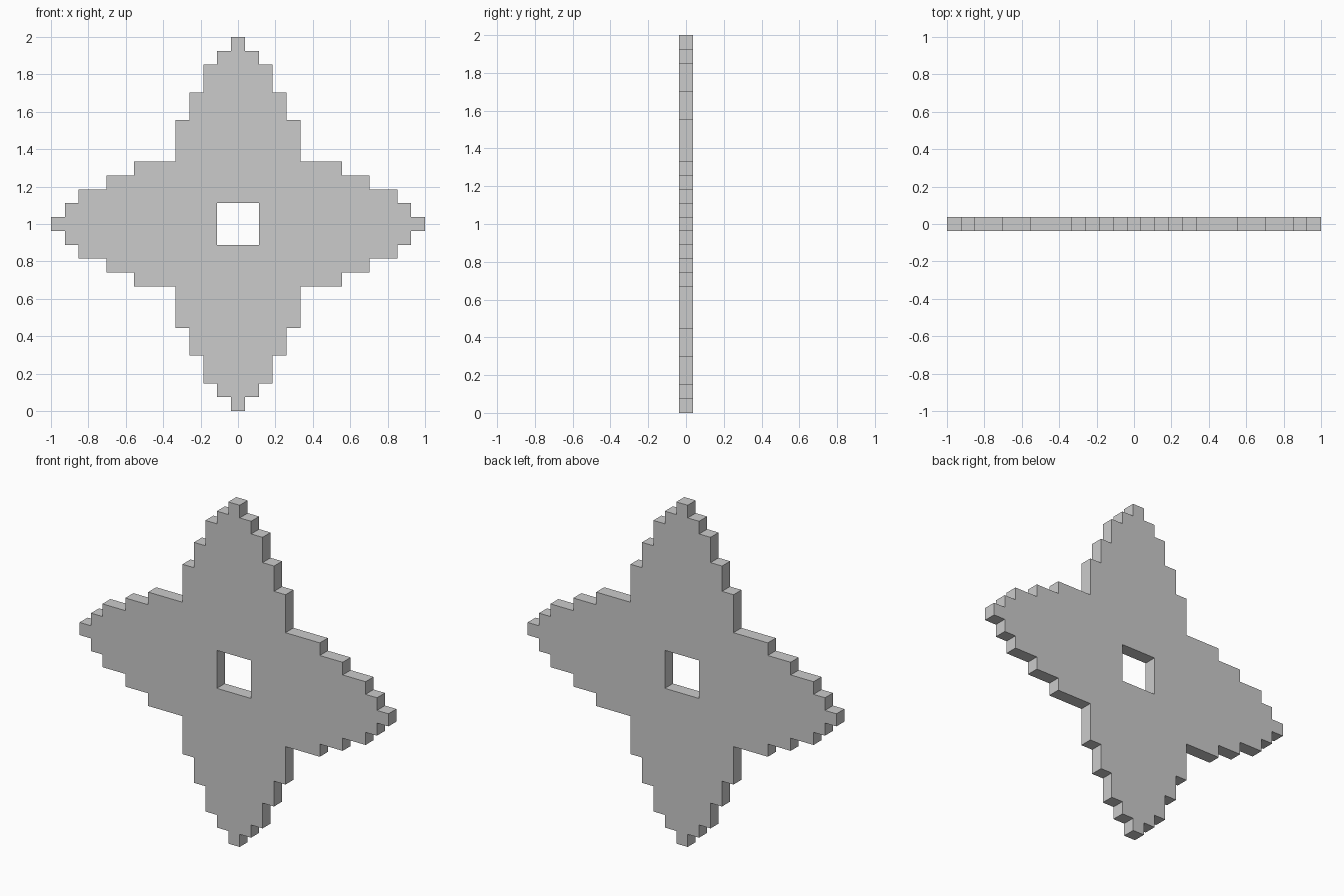
import bpy

if "Cube" in bpy.data.objects:
    bpy.data.objects.remove(bpy.data.objects["Cube"])

U = 2 / 27  # one stair cell

# Outer stair corners of one quadrant, in cells from the centre
arm = [(13.5, 0.5), (12.5, 1.5), (11.5, 2.5), (9.5, 3.5), (7.5, 4.5)]
corners = arm + [(z, x) for x, z in reversed(arm)]

# Quadrant outline: stepped edge outside, square hole corner inside
outline = [(13.5, 0)]
for i, (x, z) in enumerate(corners):
    outline.append((x, z))
    if i + 1 < len(corners):
        outline.append((corners[i + 1][0], z))
outline += [(0, 13.5), (0, 1.5), (1.5, 1.5), (1.5, 0)]

mesh = bpy.data.meshes.new("four_point_star")
mesh.from_pydata([(x * U, 0, z * U) for x, z in outline], [],
                 [list(range(len(outline)))])
star = bpy.data.objects.new("four_point_star", mesh)
star.location.z = 1
bpy.context.collection.objects.link(star)

# Mirror to the full star
mirror = star.modifiers.new("Mirror", 'MIRROR')
mirror.use_axis = (True, False, True)
mirror.use_clip = True
mirror.merge_threshold = 0.001

# One cell thick, centred on y = 0
solid = star.modifiers.new("Thickness", 'SOLIDIFY')
solid.thickness = U
solid.offset = 0
